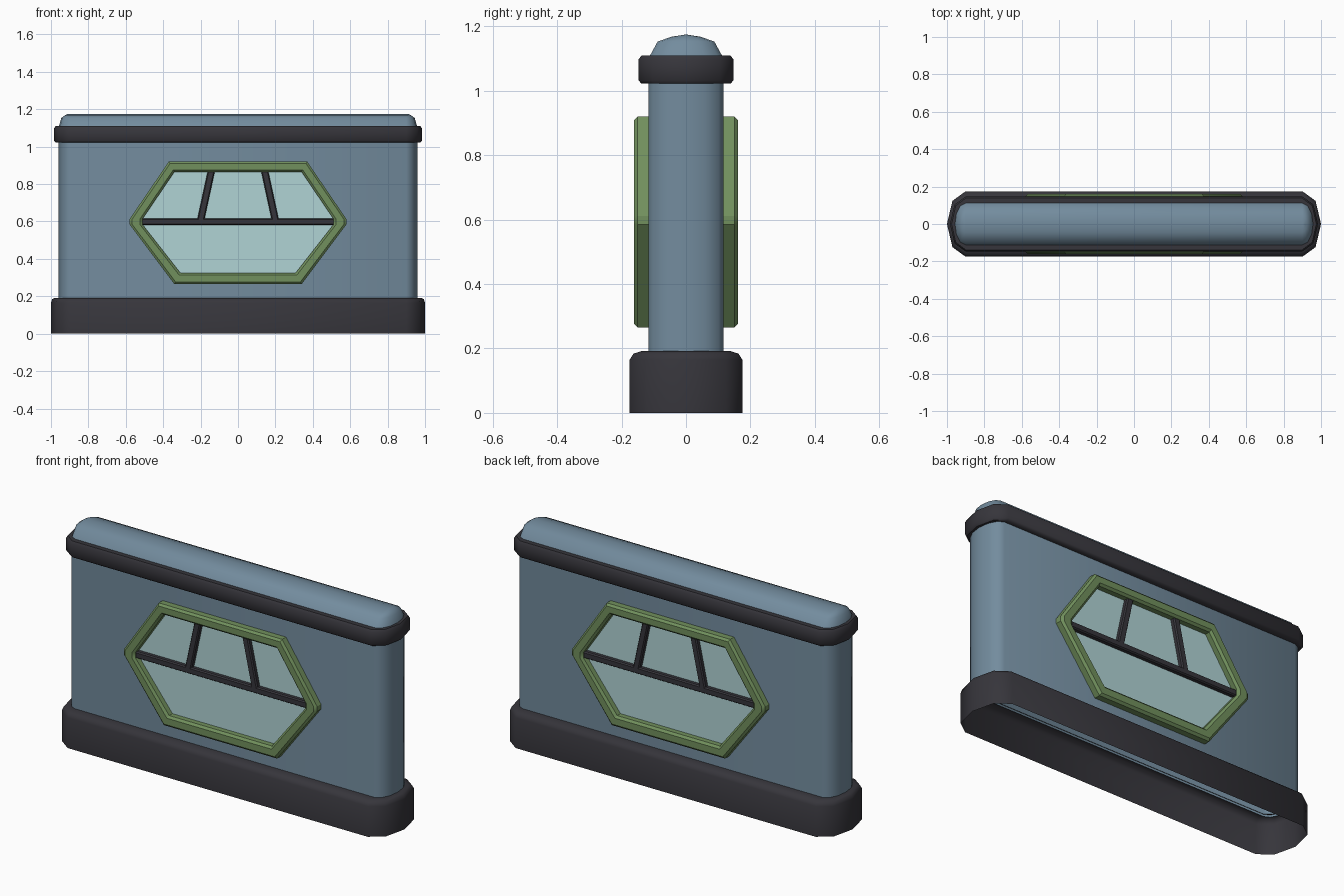
import bpy, bmesh, math

if "Cube" in bpy.data.objects:
    bpy.data.objects.remove(bpy.data.objects["Cube"])


def material(name, rgb):
    m = bpy.data.materials.new(name)
    lin = [((c / 255 + 0.055) / 1.055) ** 2.4 for c in rgb]
    m.diffuse_color = (*lin, 1)
    m.use_nodes = True
    m.node_tree.nodes["Principled BSDF"].inputs["Base Color"].default_value = m.diffuse_color
    return m


BLUE = material("slate_blue", (115, 140, 158))
DARK = material("charcoal", (54, 53, 59))
GREEN = material("moss_green", (113, 144, 93))
GLASS = material("pale_glass", (176, 212, 213))


def finish(name, bm, mat, angle, mirror=False):
    bmesh.ops.remove_doubles(bm, verts=bm.verts, dist=1e-4)
    mesh = bpy.data.meshes.new(name)
    bm.to_mesh(mesh)
    bm.free()
    mesh.materials.append(mat)
    ob = bpy.data.objects.new(name, mesh)
    bpy.context.collection.objects.link(ob)
    bpy.ops.object.select_all(action='DESELECT')
    ob.select_set(True)
    bpy.context.view_layer.objects.active = ob
    bpy.ops.object.shade_smooth_by_angle(angle=math.radians(angle))
    if mirror:
        mod = ob.modifiers.new("both_sides", 'MIRROR')
        mod.use_axis = (False, True, False)
    return ob


def bridge(bm, rings):
    loops = [[bm.verts.new(p) for p in r] for r in rings]
    n = len(loops[0])
    for a, b in zip(loops, loops[1:]):
        for i in range(n):
            j = (i + 1) % n
            bm.faces.new((a[i], a[j], b[j], b[i]))
    return loops


def plan_ring(hx, hy, z, seg, straight=0.9):
    """Long outline with rounded ends, counter-clockwise."""
    pts = []
    for side in (1, -1):
        for k in range(-seg, seg + 1):
            t = math.pi / 2 * k / seg
            pts.append((side * (straight + (hx - straight) * math.cos(t)),
                        side * hy * math.sin(t), z))
    return pts


def slab(name, profile, mat, seg):
    bm = bmesh.new()
    bridge(bm, [plan_ring(hx, hy, z, seg) for hx, hy, z in profile])
    return finish(name, bm, mat, 50)


# Wall, hollow foot, top band and domed top
slab("wall_body", [(0.96, 0.117, 0.18), (0.96, 0.117, 1.11)], BLUE, 3)
slab("base_skirt", [(1.0, 0.175, 0), (1.0, 0.175, 0.165), (0.994, 0.163, 0.184),
                    (0.98, 0.137, 0.192), (0.957, 0.114, 0.192)], DARK, 2)
slab("top_band", [(0.957, 0.114, 1.022), (0.975, 0.138, 1.022), (0.984, 0.147, 1.032),
                  (0.984, 0.147, 1.098), (0.975, 0.138, 1.11), (0.955, 0.112, 1.11)], DARK, 2)
slab("domed_top", [(0.96, 0.117, 1.10), (0.945, 0.088, 1.153),
                   (0.925, 0.045, 1.168), (0.91, 0.0, 1.175)], BLUE, 3)

# Six-sided window outline with blunted side tips
OUTER = [(-0.34, 0.265), (0.34, 0.265), (0.58, 0.585), (0.58, 0.612),
         (0.37, 0.92), (-0.37, 0.92), (-0.58, 0.612), (-0.58, 0.585)]
INNER = [(-0.308, 0.325), (0.308, 0.325), (0.51, 0.583), (0.51, 0.614),
         (0.34, 0.865), (-0.34, 0.865), (-0.51, 0.614), (-0.51, 0.583)]


def frame_ring(t, y):
    return [(a + (c - a) * t, y, b + (d - b) * t) for (a, b), (c, d) in zip(OUTER, INNER)]


bm = bmesh.new()
bridge(bm, [frame_ring(t, y) for t, y in
            [(0, -0.115), (0, -0.15), (0.2, -0.161), (0.8, -0.161), (1, -0.15), (1, -0.115)]])
finish("window_frame", bm, GREEN, 30, True)

# Glass plate
bm = bmesh.new()
bm.faces.new([bm.verts.new(p) for p in frame_ring(1, -0.122)])
finish("window_glass", bm, GLASS, 30, True)


# Glazing bars: chamfered strips between two points
def bar(name, x0, z0, x1, z1, w):
    bm = bmesh.new()
    horizontal = z0 == z1
    rings = []
    for h, y in ((w, -0.116), (w, -0.14), (w * 0.7, -0.147)):
        if horizontal:
            rings.append([(x0, y, z0 - h), (x1, y, z0 - h), (x1, y, z0 + h), (x0, y, z0 + h)])
        else:
            rings.append([(x0 - h, y, z0), (x0 + h, y, z0), (x1 + h, y, z1), (x1 - h, y, z1)])
    loops = bridge(bm, rings)
    bm.faces.new(loops[-1])
    finish(name, bm, DARK, 30, True)


bar("cross_bar", -0.51, 0.598, 0.51, 0.598, 0.018)
bar("left_bar", -0.2, 0.605, -0.143, 0.868, 0.019)
bar("right_bar", 0.2, 0.605, 0.143, 0.868, 0.019)
